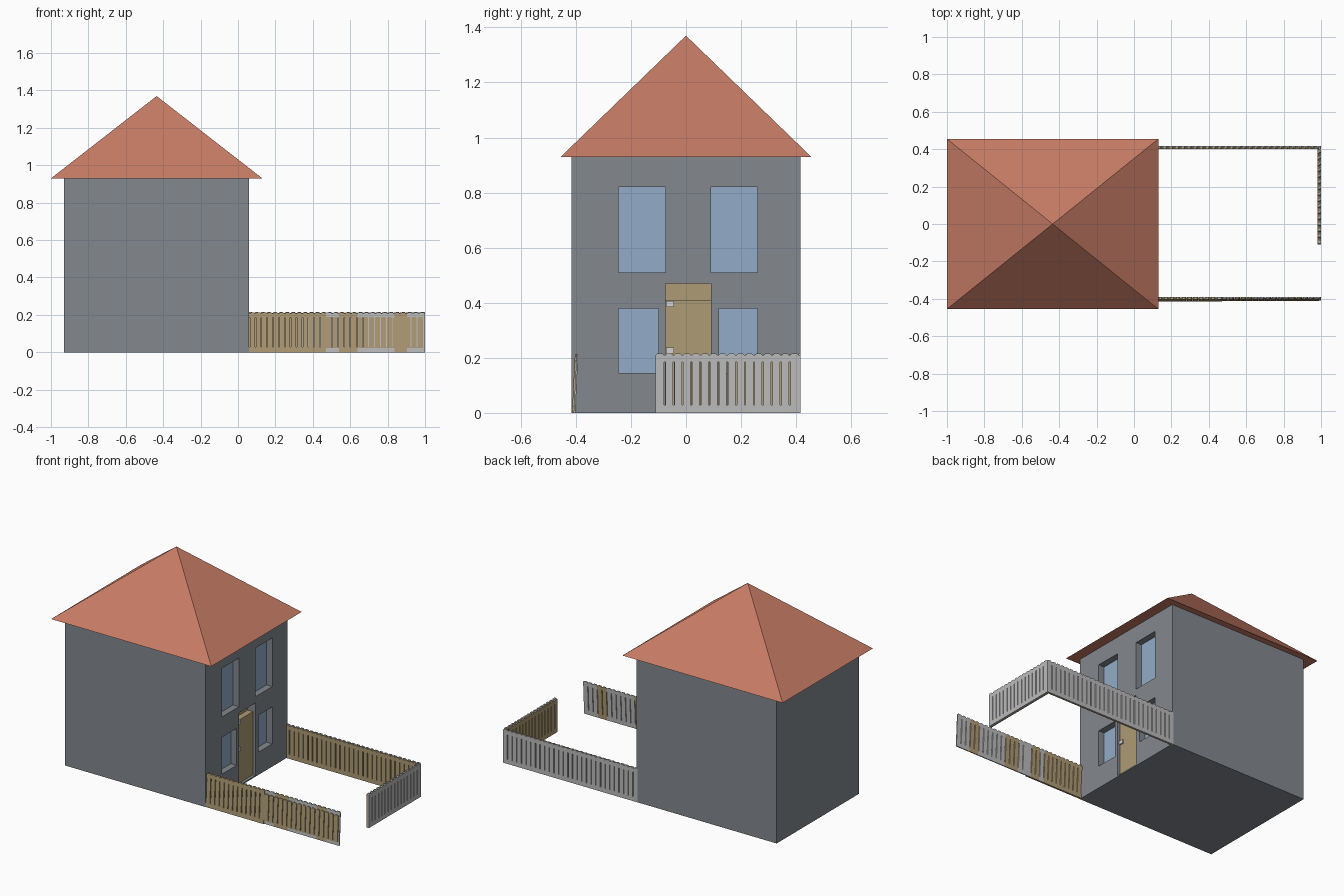
import bpy, bmesh
from mathutils import Vector

if "Cube" in bpy.data.objects:
    bpy.data.objects.remove(bpy.data.objects["Cube"])


def material(name, r, g, b):
    m = bpy.data.materials.new(name)
    lin = [(c / 255 / 12.92) if c < 11 else ((c / 255 + 0.055) / 1.055) ** 2.4 for c in (r, g, b)]
    m.diffuse_color = (*lin, 1)
    m.use_nodes = True
    m.node_tree.nodes["Principled BSDF"].inputs["Base Color"].default_value = m.diffuse_color
    return m


ROOF = material("terracotta", 199, 124, 101)
WALL = material("wall_grey", 131, 137, 143)
GLASS = material("glass_blue", 146, 171, 199)
WOOD = material("tan_wood", 174, 155, 117)
PALE = material("pale_grey", 187, 187, 187)
METAL = material("light_metal", 212, 212, 210)


def finish(name, bm, mats):
    bmesh.ops.recalc_face_normals(bm, faces=bm.faces)
    me = bpy.data.meshes.new(name)
    bm.to_mesh(me)
    bm.free()
    for m in mats:
        me.materials.append(m)
    ob = bpy.data.objects.new(name, me)
    bpy.context.collection.objects.link(ob)
    return ob


def add_box(bm, x0, x1, y0, y1, z0, z1):
    vs = bmesh.ops.create_cube(bm, size=1)["verts"]
    for v in vs:
        v.co = Vector((x1 if v.co.x > 0 else x0, y1 if v.co.y > 0 else y0, z1 if v.co.z > 0 else z0))
    return vs


def box(name, mat, *dims):
    bm = bmesh.new()
    add_box(bm, *dims)
    return finish(name, bm, [mat])


# House body with recessed windows and doorway
FRONT = 0.06
windows = {
    "upper_left_window": (-0.245, -0.075, 0.51, 0.82),
    "upper_right_window": (0.09, 0.26, 0.51, 0.82),
    "lower_left_window": (-0.245, -0.10, 0.145, 0.38),
    "lower_right_window": (0.12, 0.26, 0.145, 0.38),
}
door = (-0.075, 0.09, 0.008, 0.47)
body = box("house_body", WALL, -0.93, FRONT, -0.415, 0.415, 0, 0.93)
bm = bmesh.new()
for dims in windows.values():
    add_box(bm, FRONT - 0.045, FRONT + 0.1, *dims)
add_box(bm, FRONT - 0.06, FRONT + 0.1, *door)
cutter = finish("opening_cutter", bm, [WALL])
cutter.hide_render = True
mod = body.modifiers.new("openings", "BOOLEAN")
mod.operation = "DIFFERENCE"
mod.solver = "EXACT"
mod.object = cutter
bpy.context.view_layer.objects.active = body
bpy.ops.object.modifier_apply(modifier=mod.name)
bpy.data.objects.remove(cutter)

# Window panes
for name, dims in windows.items():
    box(name, GLASS, FRONT - 0.047, FRONT - 0.041, *dims)

# Door: back panel, thicker leaf and two small fittings
box("door_back_panel", WOOD, FRONT - 0.062, FRONT - 0.055, *door)
box("door_leaf", WOOD, FRONT - 0.055, FRONT - 0.018, -0.075, 0.09, 0.008, 0.41)
for i, z in enumerate((0.215, 0.385)):
    box(f"door_fitting_{i + 1}", METAL, FRONT - 0.018, FRONT - 0.008, -0.073, -0.043, z, z + 0.022)

# Pyramid roof with overhanging eaves
bm = bmesh.new()
base = [bm.verts.new((x, y, 0.93)) for x, y in ((-1, -0.455), (0.13, -0.455), (0.13, 0.455), (-1, 0.455))]
apex = bm.verts.new((-0.435, 0, 1.37))
bm.faces.new(base)
for i in range(4):
    bm.faces.new((base[i], base[(i + 1) % 4], apex))
finish("roof", bm, [ROOF])


def fence_layer(name, along_x, a, b, d0, d1, z0, z1, colour, lean=0.0):
    """Row of chamfered boards from a to b, joined by rails; colour(t) gives 0 tan, 1 grey."""
    bm = bmesh.new()
    n = max(1, round((b - a) / 0.0325))
    pitch = (b - a) / n
    gap = 0.005

    def place(t, d, z):
        d += lean * z
        return (t, d, z) if along_x else (d, t, z)

    def prism(profile, e0, e1, idx):
        near = [bm.verts.new(place(t, e0, z)) for t, z in profile]
        far = [bm.verts.new(place(t, e1, z)) for t, z in profile]
        k = len(profile)
        faces = [bm.faces.new(near), bm.faces.new(far[::-1])]
        for i in range(k):
            j = (i + 1) % k
            faces.append(bm.faces.new((near[i], far[i], far[j], near[j])))
        for f in faces:
            f.material_index = idx

    for i in range(n):
        s, e = a + i * pitch, a + (i + 1) * pitch
        idx = colour((s + e) / 2)
        l, r = s + (gap / 2 if i else 0), e - (gap / 2 if i < n - 1 else 0)
        c = 0.006
        prism([(l, z0), (r, z0), (r, z1 - c), (r - c, z1), (l + c, z1), (l, z1 - c)], d0, d1, idx)
        # short rail pieces close the slit at top and bottom
        if i < n - 1:
            for lo, hi in ((z0, 0.028), (0.185, z1 - c)):
                if hi - lo > 0.001:
                    prism([(r, lo), (r + gap, lo), (r + gap, hi), (r, hi)], d0, d1, idx)
    return finish(name, bm, [WOOD, PALE])


tan = lambda t: 0
grey = lambda t: 1


def patchy(t):
    # inner side of the near fence mixes tan and grey boards
    return 0 if any(p < t < q for p, q in ((0, 0.33), (0.39, 0.44), (0.53, 0.65), (0.85, 0.91))) else 1


# Near fence: leans slightly, grey edges show on its outer half
fence_layer("near_fence_outer_a", True, 0.03, 0.47, -0.414, -0.408, 0, 0.213, tan, 0.05)
fence_layer("near_fence_outer_b", True, 0.47, 0.99, -0.414, -0.408, 0.022, 0.19, tan, 0.05)
fence_layer("near_fence_inner_a", True, 0.03, 0.47, -0.408, -0.402, 0, 0.213, patchy, 0.05)
fence_layer("near_fence_inner_b", True, 0.47, 1.0, -0.408, -0.402, 0, 0.213, patchy, 0.05)

# Far fence: tan inside, grey outside
fence_layer("far_fence_inner", True, 0.05, 0.988, 0.402, 0.409, 0, 0.213, tan)
fence_layer("far_fence_outer", True, 0.05, 1.0, 0.409, 0.416, 0, 0.215, grey)

# End fence: tan inside, grey outside, leaving the entrance open
fence_layer("end_fence_inner", False, -0.11, 0.402, 0.982, 0.991, 0, 0.213, tan)
fence_layer("end_fence_outer", False, -0.11, 0.409, 0.991, 1.0, 0, 0.216, grey)
